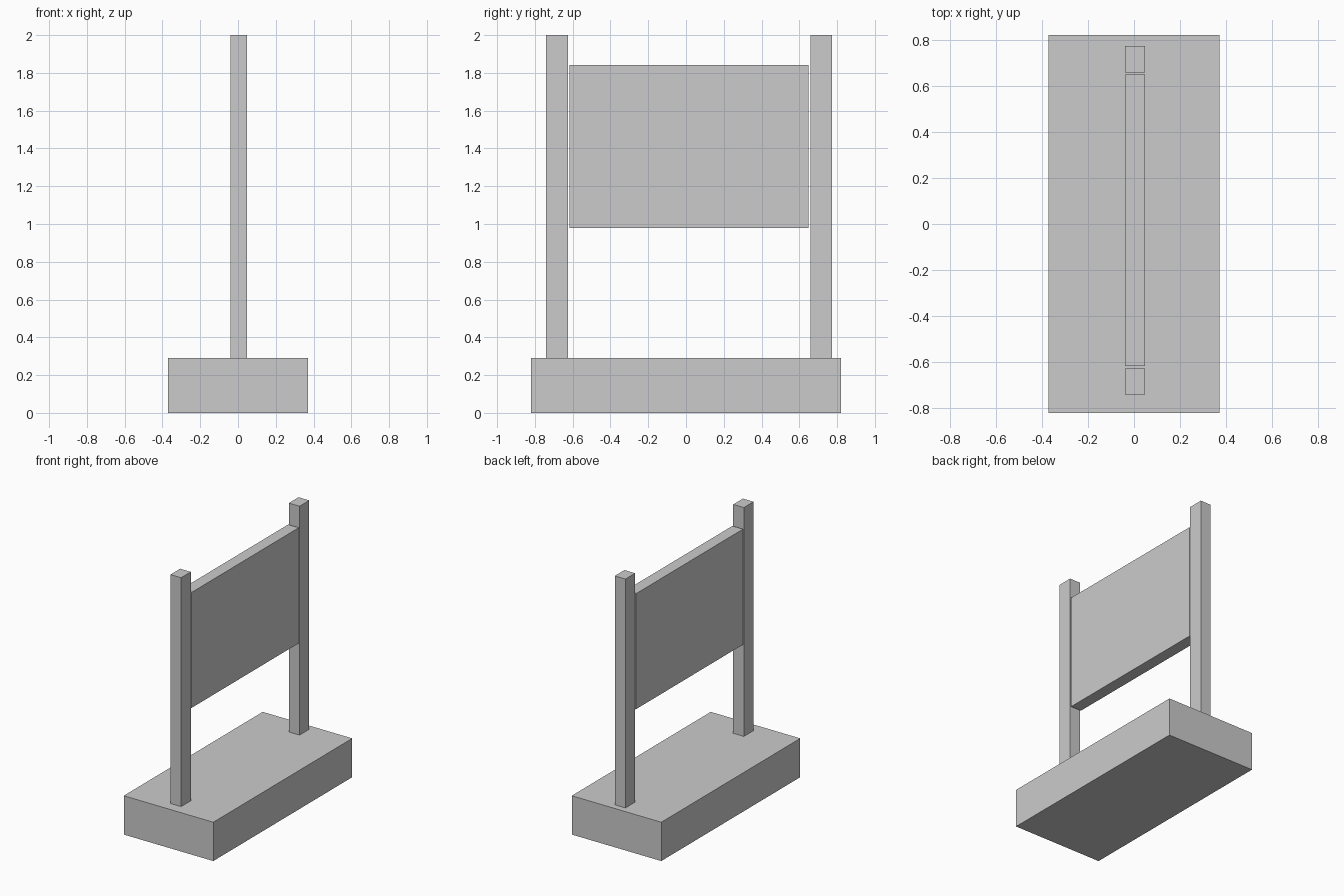
import bpy

if "Cube" in bpy.data.objects:
    bpy.data.objects.remove(bpy.data.objects["Cube"])


def box(name, x, y, z):
    """Axis-aligned box from (min, max) ranges."""
    bpy.ops.mesh.primitive_cube_add(size=1, location=[(a + b) / 2 for a, b in (x, y, z)])
    obj = bpy.context.object
    obj.name = name
    obj.scale = [b - a for a, b in (x, y, z)]
    bpy.ops.object.transform_apply(location=False, rotation=False, scale=True)
    return obj


BASE_TOP = 0.29
THICKNESS = (-0.04, 0.048)  # posts and panel share the same depth

# Heavy plinth
box("base", (-0.37, 0.37), (-0.82, 0.82), (0, BASE_TOP))

# Two upright posts, slightly off centre
for name, y in (("left_post", -0.683), ("right_post", 0.715)):
    box(name, THICKNESS, (y - 0.057, y + 0.057), (BASE_TOP, 2.0))

# Sign panel held between the posts with a narrow gap each side
box("sign_panel", THICKNESS, (-0.616, 0.649), (0.98, 1.843))
